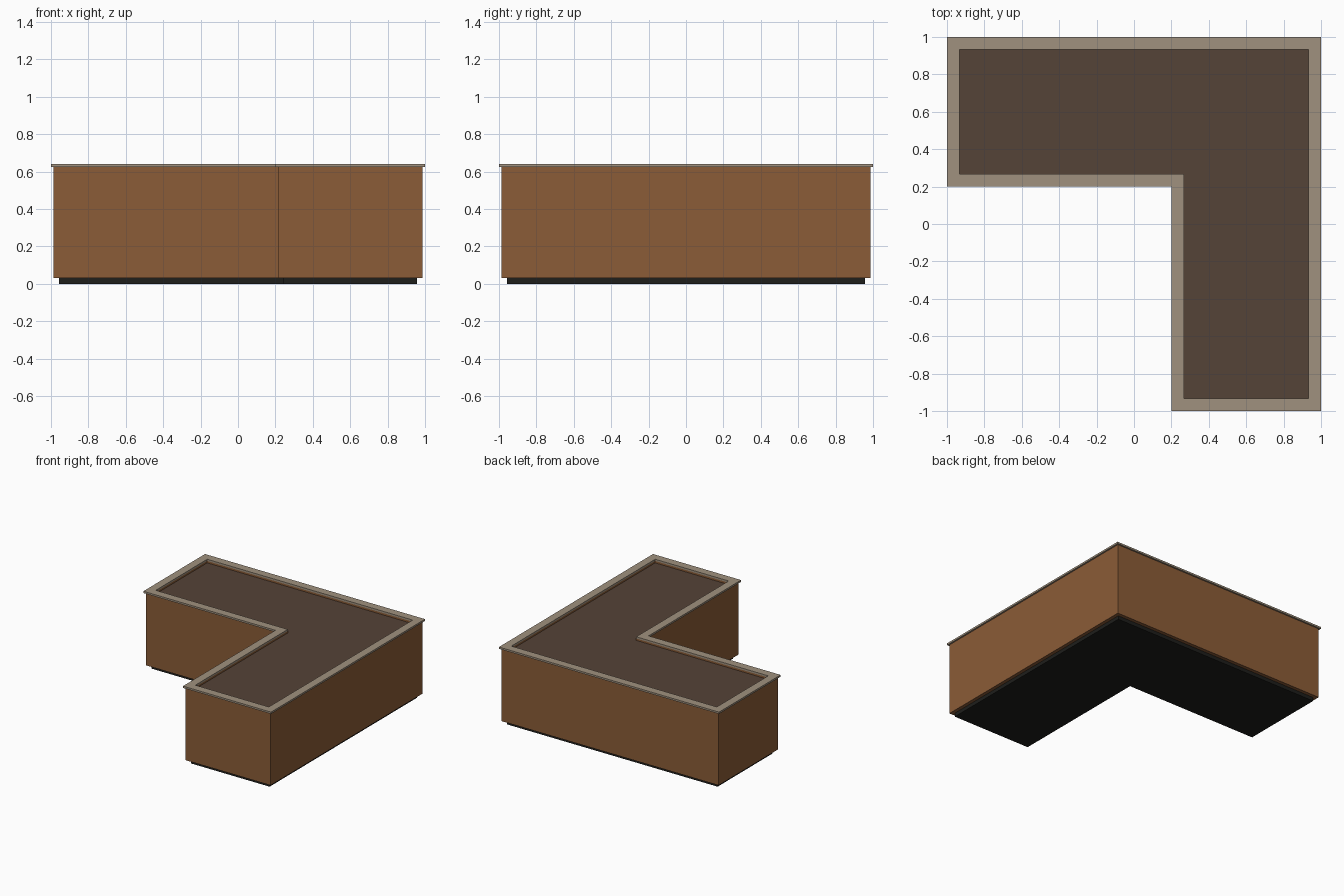
import bpy, bmesh

if "Cube" in bpy.data.objects:
    bpy.data.objects.remove(bpy.data.objects["Cube"])


def srgb(r, g, b):
    def lin(c):
        c /= 255
        return c / 12.92 if c <= 0.04045 else ((c + 0.055) / 1.055) ** 2.4
    return (lin(r), lin(g), lin(b), 1)


def material(name, rgb):
    m = bpy.data.materials.new(name)
    m.diffuse_color = srgb(*rgb)
    m.use_nodes = True
    m.node_tree.nodes["Principled BSDF"].inputs["Base Color"].default_value = m.diffuse_color
    return m


wood = material("brown wood", (139, 92, 55))
trim = material("grey beige trim", (160, 145, 126))
soil = material("dark soil", (85, 67, 55))
black = material("near black", (30, 30, 27))


def outline(d):
    """L-shaped footprint, moved inwards by d on every side."""
    o, n = 1 - d, 0.2 + d
    return [(-o, o), (-o, n), (n, n), (n, -o), (o, -o), (o, o)]


def finish(name, bm, mat):
    bmesh.ops.recalc_face_normals(bm, faces=bm.faces)
    me = bpy.data.meshes.new(name)
    bm.to_mesh(me)
    bm.free()
    me.materials.append(mat)
    ob = bpy.data.objects.new(name, me)
    bpy.context.collection.objects.link(ob)


def solid(name, d, z0, z1, mat):
    """Solid L-shaped slab."""
    bm = bmesh.new()
    face = bm.faces.new([bm.verts.new((x, y, z0)) for x, y in outline(d)])
    ext = bmesh.ops.extrude_face_region(bm, geom=[face], use_keep_orig=True)
    top = [v for v in ext["geom"] if isinstance(v, bmesh.types.BMVert)]
    bmesh.ops.translate(bm, verts=top, vec=(0, 0, z1 - z0))
    finish(name, bm, mat)


def ring(name, d_out, d_in, z0, z1, mat):
    """Hollow L-shaped frame of rectangular section."""
    bm = bmesh.new()
    section = [(d_out, z0), (d_out, z1), (d_in, z1), (d_in, z0)]
    loops = [[bm.verts.new((x, y, z)) for x, y in outline(d)] for d, z in section]
    for a, b in zip(loops, loops[1:] + loops[:1]):
        for i in range(6):
            j = (i + 1) % 6
            bm.faces.new((a[i], a[j], b[j], b[i]))
    finish(name, bm, mat)


# recessed plinth, planter walls, overhanging rim and the soil inside
solid("plinth", 0.042, 0.0, 0.03, black)
ring("planter_walls", 0.013, 0.066, 0.03, 0.625, wood)
ring("rim", 0.0, 0.066, 0.625, 0.64, trim)
solid("soil_fill", 0.066, 0.03, 0.61, soil)
